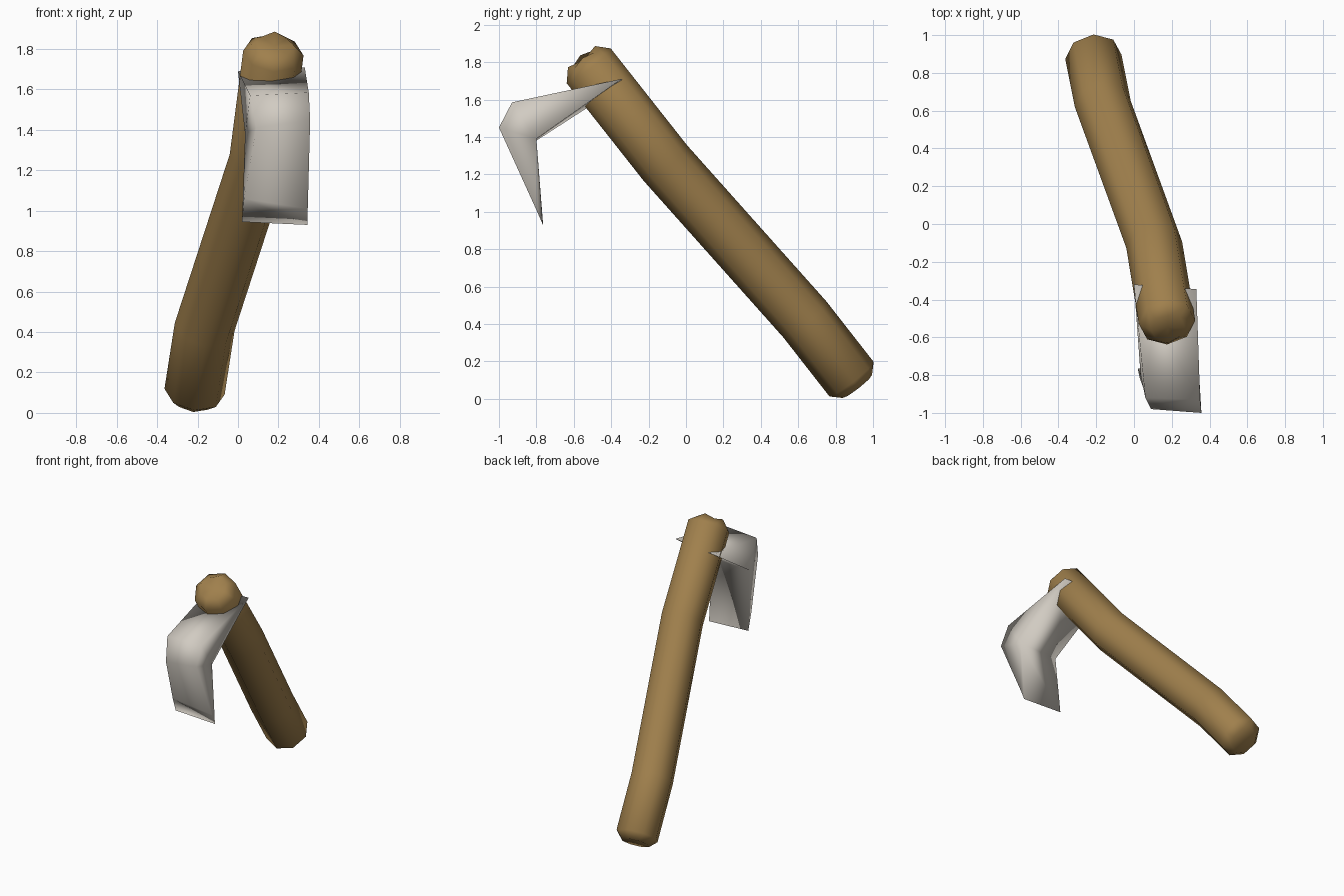
import bpy, bmesh, math
from mathutils import Vector

cube = bpy.data.objects.get("Cube")
if cube:
    bpy.data.objects.remove(cube, do_unlink=True)


def material(name, rgb):
    mat = bpy.data.materials.new(name)
    mat.use_nodes = True
    mat.diffuse_color = (*rgb, 1)
    mat.node_tree.nodes["Principled BSDF"].inputs["Base Color"].default_value = (*rgb, 1)
    return mat


def finish(bm, name, mat):
    bmesh.ops.recalc_face_normals(bm, faces=bm.faces)
    for face in bm.faces:
        face.smooth = True
    mesh = bpy.data.meshes.new(name)
    bm.to_mesh(mesh)
    bm.free()
    mesh.materials.append(mat)
    obj = bpy.data.objects.new(name, mesh)
    bpy.context.collection.objects.link(obj)
    return obj


def ring(bm, centre, axis, radius, sides=8, bump=0.0):
    """Circle of vertices square to the axis; bump raises every second one."""
    axis = axis.normalized()
    u = Vector((1, 0, 0))
    u = (u - axis * u.dot(axis)).normalized()
    v = axis.cross(u)
    verts = []
    for i in range(sides):
        a = math.tau * i / sides
        lift = bump if i % 2 == 0 else 0
        verts.append(bm.verts.new(centre + radius * (math.cos(a) * u + math.sin(a) * v) + axis * lift))
    return verts


def bridge(bm, a, b):
    for i in range(len(a)):
        j = (i + 1) % len(a)
        bm.faces.new((a[i], a[j], b[j], b[i]))


def cap(bm, loop, centre):
    tip = bm.verts.new(centre)
    for i in range(len(loop)):
        bm.faces.new((loop[i], loop[(i + 1) % len(loop)], tip))


# Handle: bent shaft with chamfered ends
path = [Vector(p) for p in ((-0.215, 0.885, 0.105), (-0.165, 0.635, 0.425),
                            (0.107, -0.11, 1.26), (0.175, -0.52, 1.78))]
R = 0.15
bm = bmesh.new()
low = (path[0] - path[1]).normalized()
high = (path[-1] - path[-2]).normalized()
loops = [ring(bm, path[0] + low * 0.05, -low, 0.1)]
for i, p in enumerate(path):
    before = (p - path[i - 1]).normalized() if i else -low
    after = (path[i + 1] - p).normalized() if i < len(path) - 1 else high
    loops.append(ring(bm, p, before + after, R))
loops.append(ring(bm, path[-1] + high * 0.045, high, 0.092, bump=0.018))
for a, b in zip(loops, loops[1:]):
    bridge(bm, a, b)
cap(bm, loops[0], path[0] + low * 0.045)
cap(bm, loops[-1], path[-1] + high * 0.042)
finish(bm, "handle", material("brown wood", (0.35, 0.215, 0.073)))

# Blade: bent wedge, the side profile given as a left and a right outline
right_side = [(0.0, -0.32, 1.69), (0.06, -0.92, 1.57), (0.09, -0.98, 1.41),
              (0.03, -0.815, 1.06), (0.02, -0.765, 0.945), (0.035, -0.80, 1.38)]
left_side = [(0.33, -0.345, 1.71), (0.35, -0.93, 1.585), (0.357, -1.0, 1.45),
             (0.345, -0.80, 1.01), (0.345, -0.765, 0.93), (0.345, -0.80, 1.39)]
bm = bmesh.new()
sides = [[bm.verts.new(p) for p in outline] for outline in (right_side, left_side)]
bridge(bm, *sides)
for s in sides:
    for i in range(4):
        bm.faces.new((s[i], s[i + 1], s[5]))
bm.edges.get((sides[0][3], sides[1][3])).smooth = False
finish(bm, "blade", material("pale steel", (0.64, 0.60, 0.54)))
